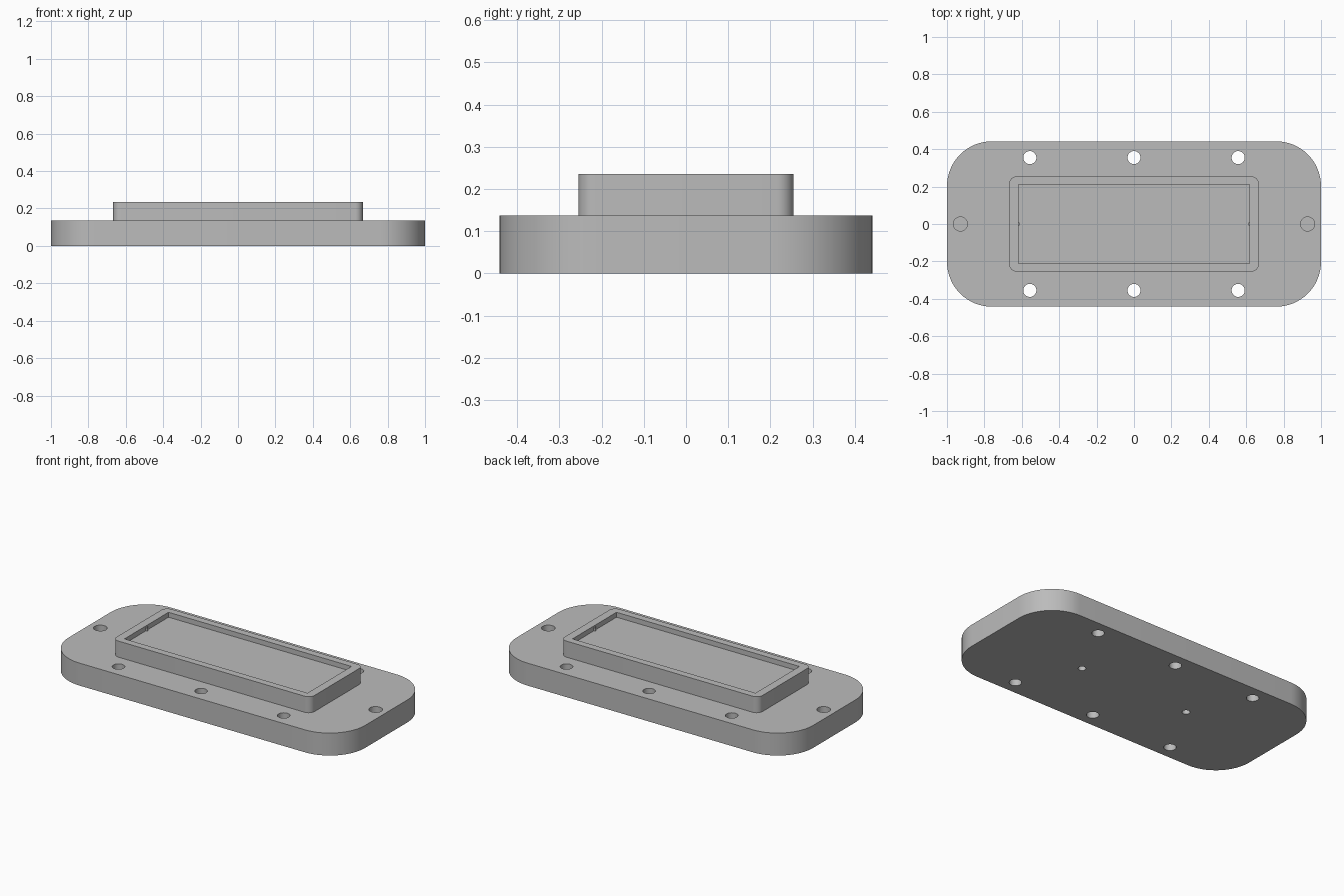
import bpy, bmesh, math

cube = bpy.data.objects.get("Cube")
if cube:
    bpy.data.objects.remove(cube, do_unlink=True)

grey = bpy.data.materials.new("plain_grey")
grey.use_nodes = True
colour = (0.5, 0.5, 0.5, 1)
grey.diffuse_color = colour
grey.node_tree.nodes["Principled BSDF"].inputs["Base Color"].default_value = colour


def prism(name, outline, bottom, top):
    """Extrude a closed outline between two heights."""
    bm = bmesh.new()
    face = bm.faces.new([bm.verts.new((x, y, bottom)) for x, y in outline])
    moved = bmesh.ops.extrude_face_region(bm, geom=[face])["geom"]
    verts = [v for v in moved if isinstance(v, bmesh.types.BMVert)]
    bmesh.ops.translate(bm, verts=verts, vec=(0, 0, top - bottom))
    bmesh.ops.recalc_face_normals(bm, faces=bm.faces)
    mesh = bpy.data.meshes.new(name)
    bm.to_mesh(mesh)
    bm.free()
    mesh.materials.append(grey)
    obj = bpy.data.objects.new(name, mesh)
    bpy.context.collection.objects.link(obj)
    return obj


def circle(cx, cy, r, n=32):
    return [(cx + r * math.cos(2 * math.pi * i / n),
             cy + r * math.sin(2 * math.pi * i / n)) for i in range(n)]


def rounded(hx, hy, r, steps=16):
    points = []
    for q, (sx, sy) in enumerate([(1, 1), (-1, 1), (-1, -1), (1, -1)]):
        for i in range(steps + 1):
            a = math.pi / 2 * (q + i / steps)
            points.append((sx * (hx - r) + r * math.cos(a),
                           sy * (hy - r) + r * math.sin(a)))
    return points


def combine(target, tool, operation):
    mod = target.modifiers.new(tool.name, "BOOLEAN")
    mod.operation = operation
    mod.solver = "EXACT"
    mod.object = tool
    bpy.context.view_layer.objects.active = target
    bpy.ops.object.modifier_apply(modifier=mod.name)
    bpy.data.objects.remove(tool, do_unlink=True)


# Base plate with the raised frame joined to it
plate = prism("mounting_plate", rounded(1.0, 0.442, 0.24), 0, 0.137)
combine(plate, prism("raised_frame", rounded(0.667, 0.255, 0.04, 8), 0.05, 0.235), "UNION")

# Shallow rectangular pocket
hx, hy = 0.617, 0.212
combine(plate, prism("pocket", [(hx, hy), (-hx, hy), (-hx, -hy), (hx, -hy)], 0.205, 0.3),
        "DIFFERENCE")

# Through holes along both long sides
for x in (-0.557, 0, 0.557):
    for y in (-0.355, 0.355):
        combine(plate, prism("bolt_hole", circle(x, y, 0.035), -0.1, 0.3), "DIFFERENCE")

# Blind holes: one at each end on top, two small ones underneath
for side in (-1, 1):
    combine(plate, prism("end_hole", circle(side * 0.928, 0, 0.038), 0.06, 0.3), "DIFFERENCE")
    combine(plate, prism("pin_hole", circle(side * 0.375, 0, 0.022), -0.1, 0.06), "DIFFERENCE")

# Small retaining bumps on the pocket's end walls
for side, label in ((-1, "right"), (1, "left")):
    prism(label + "_retaining_bump", circle(side * 0.62, 0, 0.011, 16), 0.2, 0.225)

bpy.ops.object.select_all(action="DESELECT")
plate.select_set(True)
bpy.context.view_layer.objects.active = plate
bpy.ops.object.shade_smooth_by_angle(angle=math.radians(30))
